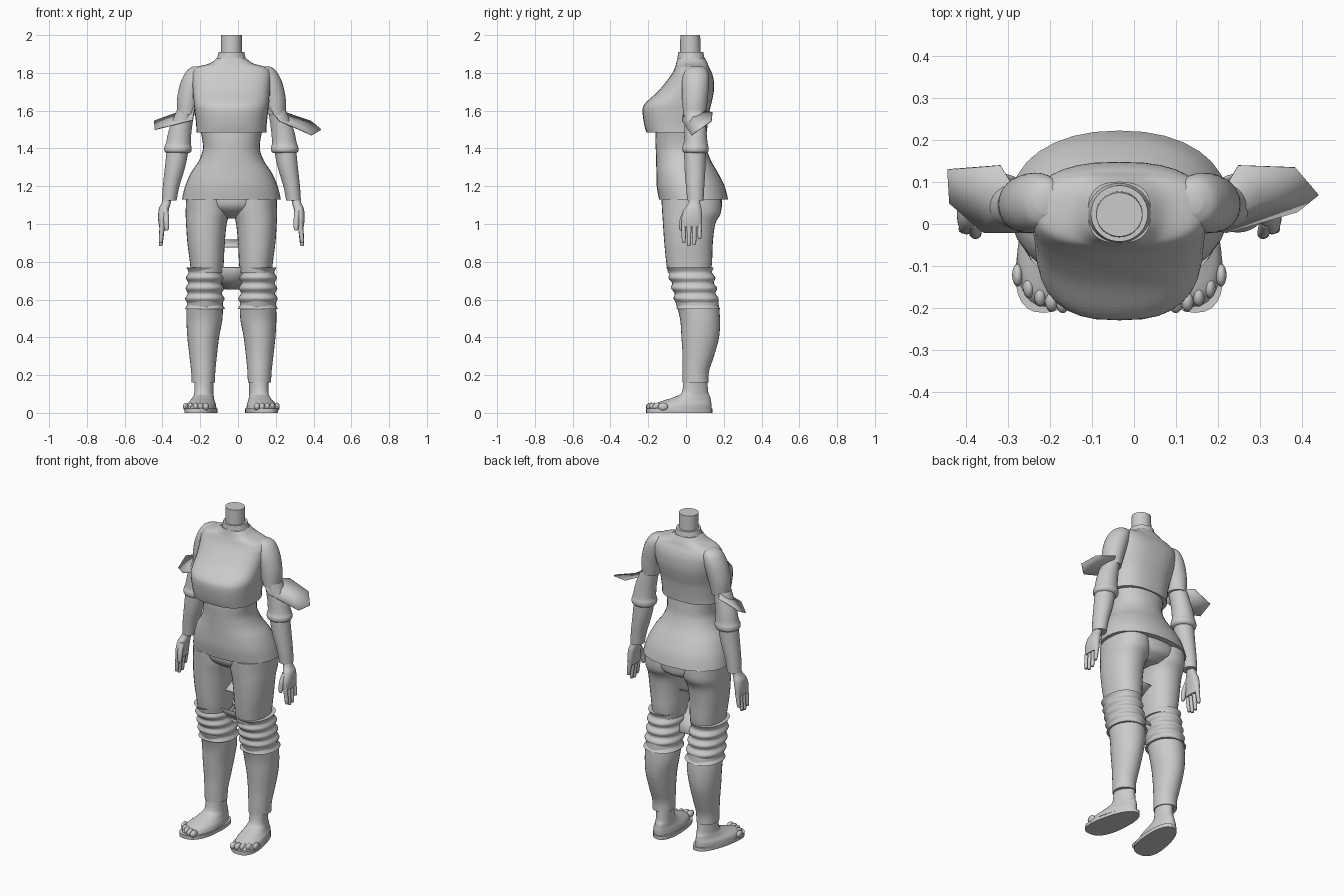
import bpy, bmesh, math
from mathutils import Vector

cube = bpy.data.objects.get("Cube")
if cube:
    bpy.data.objects.remove(cube, do_unlink=True)

CENTRE = -0.035      # the body's own symmetry plane
SIDES = {"right": -1, "left": 1}

grey = bpy.data.materials.new("plain_grey")
grey.use_nodes = True
grey.diffuse_color = (0.6, 0.6, 0.6, 1)
grey.node_tree.nodes["Principled BSDF"].inputs["Base Color"].default_value = grey.diffuse_color


def finish(name, bm, angle=40, recalc=True):
    """Turn a bmesh into a smooth, coloured object."""
    if recalc:
        bmesh.ops.recalc_face_normals(bm, faces=bm.faces)
    mesh = bpy.data.meshes.new(name)
    bm.to_mesh(mesh)
    bm.free()
    mesh.materials.append(grey)
    obj = bpy.data.objects.new(name, mesh)
    bpy.context.scene.collection.objects.link(obj)
    bpy.ops.object.select_all(action='DESELECT')
    obj.select_set(True)
    bpy.context.view_layer.objects.active = obj
    bpy.ops.object.shade_smooth_by_angle(angle=math.radians(angle))
    return obj


def catmull(rows, steps):
    """Smoothly interpolate between section rows."""
    rows = [Vector(r) for r in rows]
    out = []
    for i in range(len(rows) - 1):
        a, b, c, d = rows[max(i - 1, 0)], rows[i], rows[i + 1], rows[min(i + 2, len(rows) - 1)]
        for s in range(steps):
            t = s / steps
            out.append(b + (c - a) * (t / 2) + (a * 2 - b * 5 + c * 4 - d) * (t * t / 2)
                       + (b * 3 - a - c * 3 + d) * (t ** 3 / 2))
    return out + [rows[-1]]


def loft(name, rows, side=1, power=2.0, steps=4, sides=32, skew=0, egg=0):
    """Skin rounded sections; each row is (z, x inner, x outer, y front, y back)."""
    bm = bmesh.new()
    rings = []
    for z, x0, x1, y0, y1 in catmull(rows, steps):
        ring = []
        for k in range(sides):
            a = math.tau * k / sides
            c, s = math.cos(a), math.sin(a)
            u = math.copysign(abs(c) ** (2 / power), c)
            v = math.copysign(abs(s) ** (2 / power), s)
            y = (y0 + y1) / 2 + v * (y1 - y0) / 2
            x = (x0 + x1) / 2 + u * (1 - egg * v) * (x1 - x0) / 2 - skew * y
            ring.append(bm.verts.new((CENTRE + side * x, y, z)))
        rings.append(ring)
    for low, high in zip(rings, rings[1:]):
        for k in range(sides):
            n = (k + 1) % sides
            bm.faces.new((low[k], low[n], high[n], high[k]))
    bm.faces.new(rings[0])
    bm.faces.new(rings[-1])
    return finish(name, bm)


def centred(name, rows, **options):
    """Loft on the symmetry plane; each row is (z, half width, y front, y back)."""
    return loft(name, [(z, -w, w, f, b) for z, w, f, b in rows], **options)


def ball(name, place, size, side):
    bm = bmesh.new()
    bmesh.ops.create_uvsphere(bm, u_segments=16, v_segments=10, radius=1)
    for v in bm.verts:
        v.co = [p + c * r for p, c, r in zip(place, v.co, size)]
        v.co.x = CENTRE + side * v.co.x
    finish(name, bm)


def sheet(name, points):
    """A thin loose piece of cloth."""
    bm = bmesh.new()
    verts = [bm.verts.new(p) for p in points]
    hub = bm.verts.new(sum((v.co for v in verts), Vector()) / len(verts))
    for a, b in zip(verts, verts[1:] + verts[:1]):
        bm.faces.new((a, b, hub))
    obj = finish(name, bm, 60)
    solid = obj.modifiers.new("thickness", 'SOLIDIFY')
    solid.thickness = 0.005
    solid.offset = 0


# Neck and collar
centred("neck", [(1.8, .058, -.035, .08), (1.9, .056, -.032, .078), (2, .055, -.03, .075)])
centred("collar", [(1.84, .11, -.05, .115), (1.87, .08, -.046, .1), (1.91, .068, -.042, .092)])

# Cropped top with chest and shoulder slope
centred("cropped_top", [
    (1.485, .185, -.21, .11), (1.53, .187, -.222, .115), (1.6, .195, -.23, .125),
    (1.64, .2, -.215, .135), (1.7, .205, -.15, .147), (1.76, .21, -.1, .147),
    (1.8, .21, -.072, .137), (1.83, .185, -.058, .122), (1.85, .115, -.052, .115),
    (1.88, .075, -.045, .1)], power=2.6)

# Fitted lower shirt over waist and hips
centred("lower_shirt", [
    (1.13, .262, -.143, .223), (1.2, .245, -.155, .205), (1.27, .215, -.157, .17),
    (1.33, .175, -.158, .135), (1.39, .152, -.16, .112), (1.44, .153, -.162, .105),
    (1.5, .165, -.16, .1)], power=2.2)
centred("pelvis", [(1.03, .07, -.03, .13), (1.06, .15, -.09, .18), (1.1, .22, -.125, .19),
                   (1.16, .23, -.13, .19)])

for label, side in SIDES.items():
    # Trouser leg, knee folds and calf
    loft(label + "_thigh", [
        (.74, .045, .215, -.095, .13), (.8, .04, .22, -.105, .138), (.9, .035, .233, -.115, .142),
        (1, .025, .24, -.122, .155), (1.06, .01, .242, -.126, .185), (1.13, .01, .24, -.13, .188)],
         side, 2.2)
    folds = []
    for i in range(9):
        t, puff = i / 8, .007 - .013 * (i % 2)
        folds.append((.77 - .22 * t, .052 - .012 * t - puff, .232 + .008 * t + puff,
                      -.1 + .055 * t - puff, .14 + .035 * t + puff))
    loft(label + "_knee_folds", folds[::-1], side, 2.2)
    loft(label + "_calf", [
        (.16, .087, .21, -.018, .12), (.22, .085, .213, -.018, .122), (.3, .077, .222, -.018, .148),
        (.4, .065, .233, -.024, .175), (.5, .047, .238, -.032, .18), (.6, .045, .235, -.06, .17)],
         side)

    # Foot on a flat sole, with toes
    loft(label + "_foot", [
        (.018, .075, .235, -.2, .135), (.045, .08, .23, -.175, .135), (.065, .09, .215, -.12, .132),
        (.085, .097, .205, -.06, .128), (.11, .1, .2, -.022, .118), (.2, .1, .2, -.01, .11)],
         side, skew=.12, egg=.15)
    loft(label + "_sole", [(0, .07, .232, -.212, .14), (.022, .07, .232, -.212, .14)],
         side, 2.4, steps=1, skew=.14, egg=.15)
    for i in range(5):
        ball(f"{label}_toe_{i}", (.135 + .027 * i, -.186 + .004 * i * i, .033),
             (.017 - .001 * i, .027, .021), side)

    # Short sleeve, elbow cuff and forearm
    loft(label + "_short_sleeve", [
        (1.58, .185, .287, -.015, .105), (1.66, .165, .288, -.02, .115),
        (1.74, .14, .272, -.022, .122), (1.79, .13, .25, -.015, .12),
        (1.82, .13, .228, .0, .107), (1.835, .15, .2, .025, .085)], side)
    loft(label + "_elbow_sleeve", [
        (1.375, .222, .342, -.005, .108), (1.385, .212, .354, -.018, .118),
        (1.405, .21, .355, -.02, .12), (1.43, .215, .346, -.012, .114),
        (1.5, .21, .33, -.008, .108), (1.6, .195, .29, -.01, .1)], side)
    loft(label + "_forearm", [
        (1.125, .29, .368, .007, .093), (1.2, .275, .363, .0, .097),
        (1.3, .245, .352, -.008, .103), (1.4, .225, .342, -.01, .105)], side)

    # Hand with four fingers and a thumb
    loft(label + "_hand", [
        (.985, .347, .383, -.022, .082), (1.03, .34, .388, -.024, .085),
        (1.08, .33, .384, -.008, .082), (1.11, .322, .37, .012, .075),
        (1.15, .315, .36, .02, .075)], side, 2.4)
    for i in range(4):
        y, tip = -.012 + .028 * i, (.9, .885, .89, .92)[i]
        loft(f"{label}_finger_{i}", [
            (tip, .369, .378, y - .004, y + .004), (tip + .012, .363, .384, y - .01, y + .01),
            (1.01, .35, .378, y - .013, y + .013)], side, sides=12)
    loft(label + "_thumb", [
        (.965, .338, .35, -.032, -.022), (.98, .33, .356, -.036, -.014),
        (1.03, .33, .36, -.032, -.002), (1.08, .335, .365, -.01, .03)], side, sides=12)

# Loose cloth flaps around the upper arms
sheet("left_arm_flap", [(.16, -.01, 1.62), (.25, .14, 1.59), (.385, .135, 1.545),
                        (.44, .07, 1.5), (.39, .03, 1.47), (.22, -.02, 1.545)])
sheet("right_arm_flap", [(-.23, -.01, 1.62), (-.32, .14, 1.59), (-.445, .13, 1.545),
                         (-.44, .05, 1.5), (-.36, -.02, 1.52), (-.24, -.02, 1.55)])

# Cloth webs between the legs
sheet("thigh_web", [(-.15, .06, .915), (.08, .06, .915), (0, -.02, .877), (-.07, -.02, .877)])
sheet("knee_web", [(-.13, -.04, .77), (.06, -.04, .77), (.05, .03, .69),
                   (0, .06, .655), (-.07, .06, .655), (-.12, .03, .69)])
